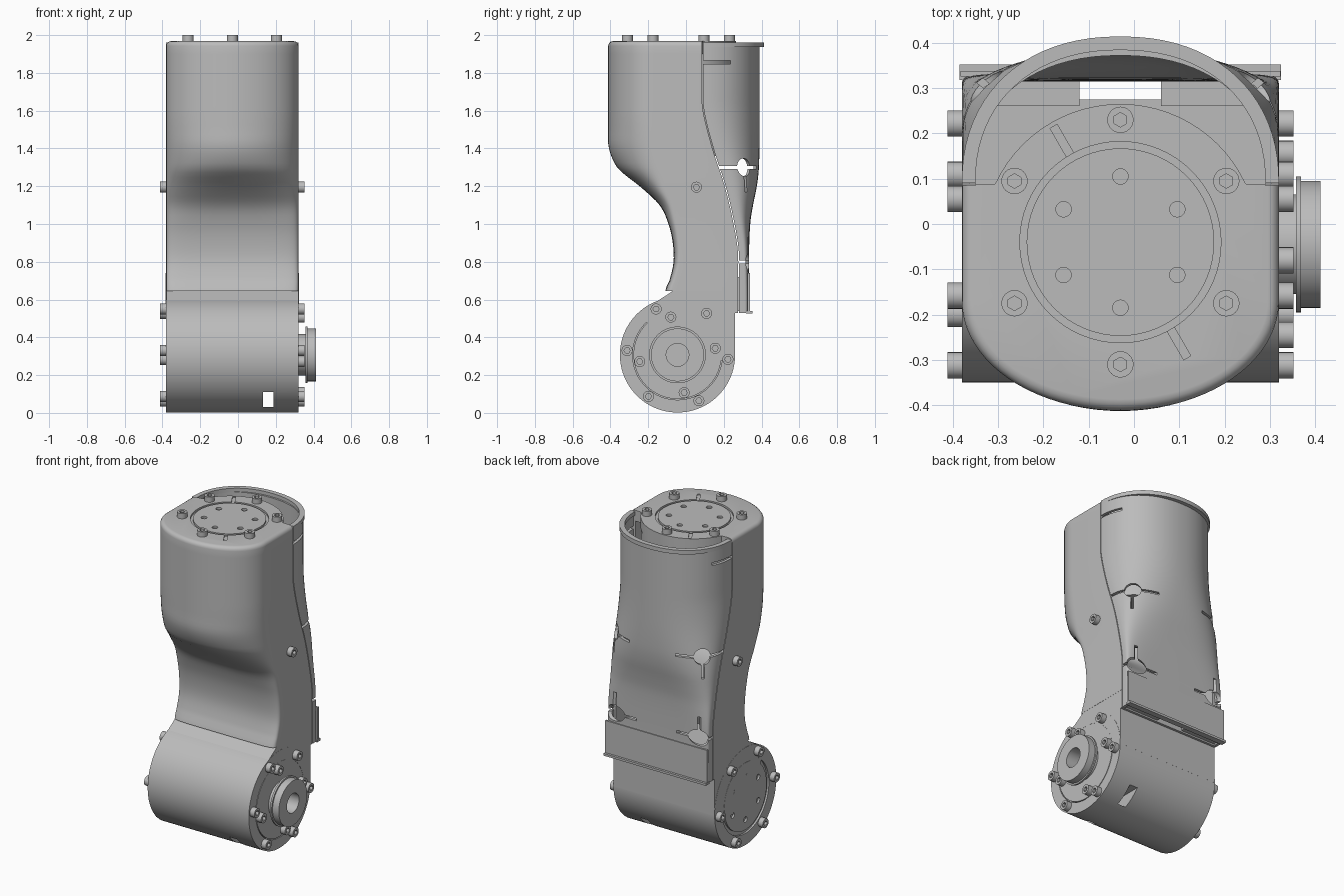
import bpy, bmesh
from math import sin, cos, pi, radians
from mathutils import Vector, Matrix

if "Cube" in bpy.data.objects:
    bpy.data.objects.remove(bpy.data.objects["Cube"])

CX, HALF = -0.03, 0.35            # centre and half width of the housing
DRUM_Y, DRUM_Z, DRUM_R = -0.045, 0.307, 0.305
LID_Y, LID_Z = -0.04, 1.968

grey = bpy.data.materials.new("machined grey")
grey.use_nodes = True
grey.diffuse_color = (0.5, 0.5, 0.5, 1)
grey.node_tree.nodes["Principled BSDF"].inputs["Base Color"].default_value = (0.5, 0.5, 0.5, 1)


def activate(ob):
    bpy.ops.object.select_all(action='DESELECT')
    ob.select_set(True)
    bpy.context.view_layer.objects.active = ob


def finish(ob, name, smooth=True):
    ob.name = ob.data.name = name
    ob.data.materials.clear()
    ob.data.materials.append(grey)
    if smooth:
        activate(ob)
        bpy.ops.object.shade_smooth_by_angle(angle=radians(35))
    return ob


def from_bmesh(bm, name, smooth=True):
    bmesh.ops.recalc_face_normals(bm, faces=bm.faces)
    me = bpy.data.meshes.new(name)
    bm.to_mesh(me)
    bm.free()
    ob = bpy.data.objects.new(name, me)
    bpy.context.collection.objects.link(ob)
    return finish(ob, name, smooth)


def cylinder(name, centre, r, length, axis=(0, 0, 1), sides=64):
    bm = bmesh.new()
    bmesh.ops.create_cone(bm, cap_ends=True, segments=sides, radius1=r, radius2=r, depth=length)
    rot = Vector((0, 0, 1)).rotation_difference(Vector(axis)).to_matrix().to_4x4()
    bm.transform(Matrix.Translation(centre) @ rot)
    return from_bmesh(bm, name)


def box(name, centre, size, turn=0):
    bm = bmesh.new()
    bmesh.ops.create_cube(bm, size=1)
    bm.transform(Matrix.Translation(centre) @ Matrix.Rotation(turn, 4, 'Z') @ Matrix.Diagonal((*size, 1)))
    return from_bmesh(bm, name, False)


def cut(ob, cutter):
    activate(ob)
    mod = ob.modifiers.new("cut", 'BOOLEAN')
    mod.operation, mod.solver, mod.object = 'DIFFERENCE', 'EXACT', cutter
    bpy.ops.object.modifier_apply(modifier=mod.name)
    bpy.data.objects.remove(cutter)


def extrude(bm, points, offset):
    face = bm.faces.new([bm.verts.new(p) for p in points])
    ext = bmesh.ops.extrude_face_region(bm, geom=[face])["geom"]
    bmesh.ops.translate(bm, vec=offset, verts=[v for v in ext if isinstance(v, bmesh.types.BMVert)])


def smooth_at(keys, z):
    """Smooth curve through (z, value) keys, held flat past the ends."""
    if z <= keys[0][0]:
        return keys[0][1]
    if z >= keys[-1][0]:
        return keys[-1][1]
    i = max(k for k in range(len(keys) - 1) if keys[k][0] <= z)

    def slope(k):
        if k in (0, len(keys) - 1):
            return 0
        return (keys[k + 1][1] - keys[k - 1][1]) / (keys[k + 1][0] - keys[k - 1][0])
    (z0, a), (z1, b) = keys[i], keys[i + 1]
    h = z1 - z0
    t = (z - z0) / h
    return (a * (1 + 2 * t) * (1 - t) ** 2 + b * t * t * (3 - 2 * t)
            + h * slope(i) * t * (1 - t) ** 2 + h * slope(i + 1) * t * t * (t - 1))


# Side-view curves: front face, where its rounding starts, seam, back face
FRONT = [(.645, -.11), (.7, -.088), (.8, -.066), (.9, -.07), (1, -.093), (1.1, -.14),
         (1.2, -.245), (1.25, -.31), (1.3, -.365), (1.4, -.408), (1.5, -.412)]
FRONT_MID = [(.645, -.04), (.8, 0), (1, -.02), (1.1, -.06), (1.2, -.11), (1.4, -.15), (1.6, -.17)]
FRONT_POWER = [(.645, 7), (1, 5), (1.1, 3.2), (1.2, 2.3), (1.4, 2)]
SEAM = [(.7, .28), (.85, .28), (1, .257), (1.2, .21), (1.4, .145), (1.6, .095), (1.7, .09)]
BACK = [(.6, .333), (.8, .333), (1, .34), (1.1, .355), (1.2, .375), (1.3, .386), (1.5, .39)]
BACK_POWER = [(.6, 9), (.8, 7), (1, 4), (1.2, 2.8), (1.4, 2.3), (1.6, 2.2)]


def arch(side, mid, depth, power, inset, n=40):
    """Half outline, counter-clockwise; side is -1 for front, 1 for back."""
    pts = []
    for k in range(n + 1):
        c, s = cos(pi * k / n), sin(pi * k / n)
        x = abs(c) ** (2 / power) * (1 if c > 0 else -1)
        pts.append((CX + side * (HALF - inset) * x, mid + side * (depth - inset) * abs(s) ** (2 / power)))
    return pts


def front_section(z, inset=0):
    mid, edge = smooth_at(FRONT_MID, z), smooth_at(SEAM, z) - .005
    pts = arch(-1, mid, mid - smooth_at(FRONT, z), smooth_at(FRONT_POWER, z), inset)
    return [(pts[0][0], edge)] + pts + [(pts[-1][0], edge)]


def back_section(z, inset=0, grow=0):
    seam = smooth_at(SEAM, z)
    return arch(1, seam, smooth_at(BACK, z) - seam + grow, smooth_at(BACK_POWER, z), inset)


def shell(name, section, wall, z0, z1, steps, **extra):
    """Loft a closed band, outer outline plus inner outline, up the housing."""
    bm = bmesh.new()
    rings = []
    for k in range(steps + 1):
        z = z0 + (z1 - z0) * k / steps
        loop = section(z, **extra) + section(z, inset=wall, **extra)[::-1]
        rings.append([bm.verts.new((x, y, z)) for x, y in loop])
    n = len(rings[0])
    for low, high in zip(rings, rings[1:]):
        for j in range(n):
            i = (j + 1) % n
            bm.faces.new((low[j], low[i], high[i], high[j]))
    for ring in (rings[0], rings[-1]):
        for j in range(n // 2 - 1):
            bm.faces.new((ring[j], ring[j + 1], ring[n - 2 - j], ring[n - 1 - j]))
    return from_bmesh(bm, name)


# Front housing and rear cover
shell("front_housing", front_section, .03, .645, 1.9, 50)
cover = shell("rear_cover", back_section, .018, .53, 1.94, 50)
shell("cover_top_lip", back_section, .03, 1.937, 1.962, 1, grow=.024)
box("cover_bottom_lip", (CX, .335, .532), (.71, .035, .014))
box("cover_flap", (CX, .332, .635), (.706, .012, .21))

# Access holes with three relief slits, and slots near the top of the cover
for s in (-1, 1):
    for z, x, y, leg in ((1.3, .29, .3, -1), (.8, .28, .32, 1)):
        p = Vector((CX + s * x, y, z))
        turn = -s * radians(50)
        cut(cover, cylinder("cutter", p, .048, .2, (s * sin(radians(50)), cos(radians(50)), 0), 32))
        cut(cover, box("cutter", p, (.28, .2, .016), turn))
        cut(cover, box("cutter", p + Vector((0, 0, leg * .065)), (.016, .2, .13), turn))
    cut(cover, box("cutter", (CX + s * HALF, .15, 1.857), (.2, .17, .018)))
finish(cover, "rear_cover")

# Inner ribs, upper drive and neck
for s, side in ((-1, "right"), (1, "left")):
    box("inner_rib_" + side, (CX + s * .21, .288, .63), (.24, .054, .18))
cylinder("upper_drive", (CX, LID_Y, 1.65), .303, .58)
NECK = [(-.24, .535), (-.07, .645), (0, .7), (.275, .7), (.275, .53), (.26, .53), (.26, .3), (-.05, .2)]
bm = bmesh.new()
extrude(bm, [(CX - HALF + .001, y, z) for y, z in NECK], (2 * HALF - .002, 0, 0))
from_bmesh(bm, "neck", False)

# Top lid: flat-sided front joined to a round back, with a rounded front rim
bm = bmesh.new()
outline = front_section(1.9)
outline += [(CX + .305 * cos(radians(a)), LID_Y + .305 * sin(radians(a))) for a in range(25, 156, 5)]
outline = [p for i, p in enumerate(outline) if (Vector(p) - Vector(outline[i - 1])).length > .0005]
extrude(bm, [(x, y, 1.9) for x, y in outline], (0, 0, LID_Z - 1.9))
bmesh.ops.recalc_face_normals(bm, faces=bm.faces)
rim = [e for e in bm.edges if all(v.co.z > 1.95 and abs(v.co.x - CX) <= HALF + .001 and
                                  (v.co.y < .07 or abs(v.co.x - CX) > .34) for v in e.verts)]
bmesh.ops.bevel(bm, geom=rim, offset=.025, segments=4, profile=.5, affect='EDGES')
lid = from_bmesh(bm, "top_lid")

# Lower drum with a rectangular window near the bottom
drum = cylinder("lower_drum", (CX, DRUM_Y, DRUM_Z), DRUM_R, 2 * HALF, (1, 0, 0), 96)
cut(drum, box("cutter", (.16, 0, .07), (.055, 1, .08)))


def output_disc(name, host, centre, axis, outer, inner, holes):
    """Ring groove cut in the host, leaving a central disc with holes."""
    centre, axis = Vector(centre), Vector(axis)
    cut(host, cylinder("cutter", centre, outer, .024, axis))
    disc = cylinder(name, centre - axis * .01, inner, .02, axis)
    u = Vector((0, 0, 1)) if axis.x else Vector((0, 1, 0))
    for k in range(holes):
        p = centre + Matrix.Rotation(2 * pi * k / holes, 3, axis) @ u * .145
        cut(disc, cylinder("cutter", p, .017, .03, axis, 20))
    finish(disc, name)


output_disc("top_output_disc", lid, (CX, LID_Y, LID_Z), (0, 0, 1), .222, .207, 6)
for a in (120, -60):
    p = (CX + .255 * cos(radians(a)), LID_Y + .255 * sin(radians(a)), LID_Z)
    cut(lid, box("cutter", p, (.08, .018, .012), radians(a)))
finish(lid, "top_lid")
output_disc("drum_output_disc", drum, (CX - HALF, DRUM_Y, DRUM_Z), (-1, 0, 0), .232, .21, 6)
output_disc("drum_input_disc", drum, (CX + HALF, DRUM_Y, DRUM_Z), (1, 0, 0), .238, .233, 0)
finish(drum, "lower_drum")

# Hollow pulley hub, revolved about the drum axis
PROFILE = [(.06, .30), (.11, .30), (.11, .358), (.15, .358), (.15, .369), (.14, .369), (.14, .412), (.06, .412)]
bm = bmesh.new()
N = 64
rings = [[bm.verts.new((x, DRUM_Y + r * cos(2 * pi * k / N), DRUM_Z + r * sin(2 * pi * k / N)))
          for r, x in PROFILE] for k in range(N)]
for k in range(N):
    a, b = rings[k], rings[(k + 1) % N]
    for j in range(len(PROFILE)):
        i = (j + 1) % len(PROFILE)
        bm.faces.new((a[j], a[i], b[i], b[j]))
from_bmesh(bm, "pulley_hub")

# Socket-head screws share one mesh
master = cylinder("screw", (0, 0, .011), .029, .042, sides=24)
cut(master, cylinder("cutter", (0, 0, .03), .016, .03, sides=6))
finish(master, "screw")


def screw(name, place, axis):
    ob = bpy.data.objects.new(name, master.data)
    bpy.context.collection.objects.link(ob)
    ob.location = place
    ob.rotation_euler = Vector((0, 0, 1)).rotation_difference(Vector(axis)).to_euler()


for k in range(6):
    a = radians(30 + 60 * k)
    screw("lid_screw", (CX + .27 * cos(a), LID_Y + .27 * sin(a), LID_Z), (0, 0, 1))
for s in (-1, 1):
    x = CX + s * HALF
    screw("housing_screw", (x, .055, 1.195), (s, 0, 0))
    for k in range(6):
        a = radians(55 + 60 * k)
        screw("drum_screw", (x, DRUM_Y + .268 * cos(a), DRUM_Z + .268 * sin(a)), (s, 0, 0))
for k in range(4):
    a = radians(10 + 90 * k)
    screw("input_screw", (CX + HALF, DRUM_Y + .203 * cos(a), DRUM_Z + .203 * sin(a)), (1, 0, 0))
bpy.data.objects.remove(master)
